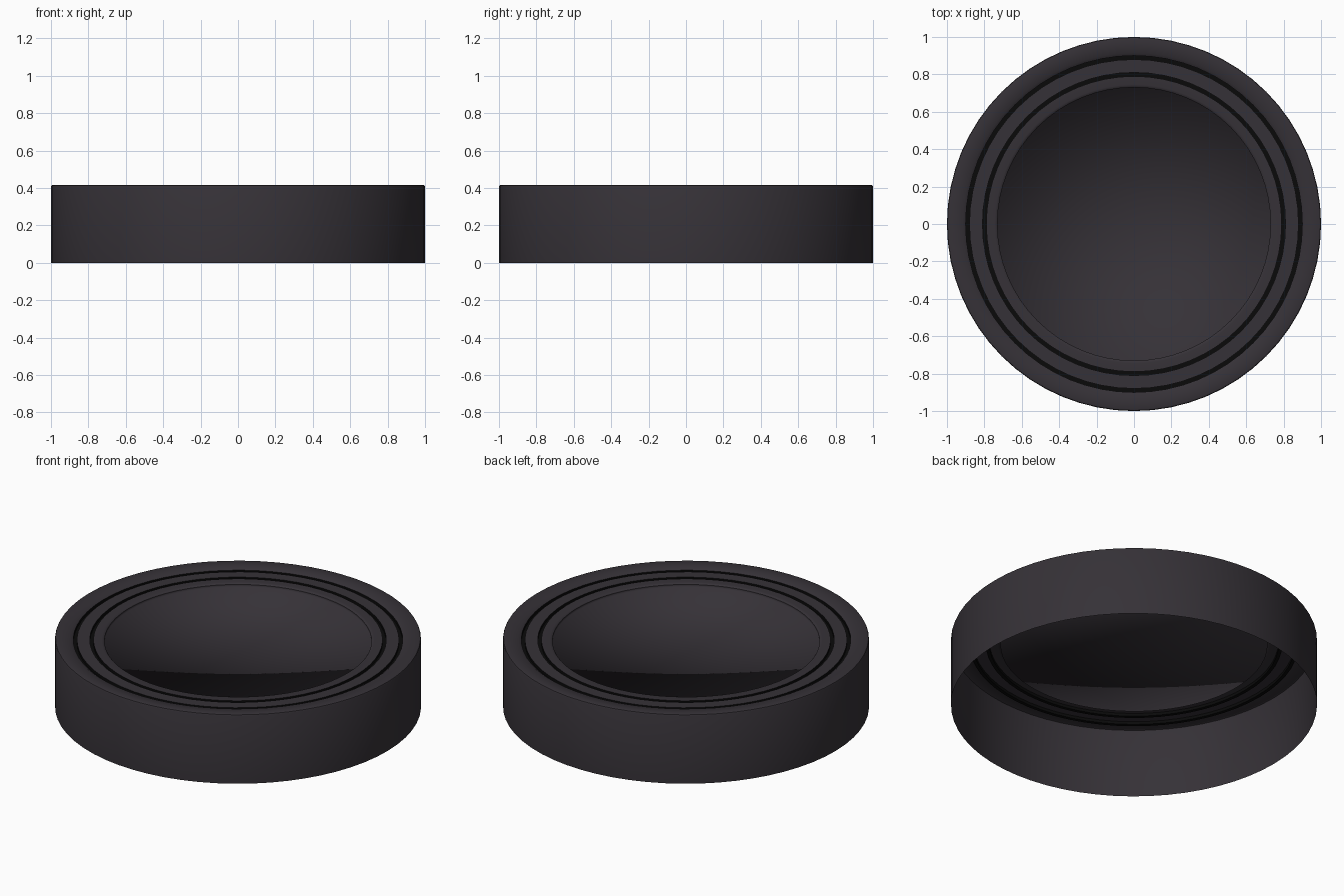
import bpy, bmesh, math

if "Cube" in bpy.data.objects:
    bpy.data.objects.remove(bpy.data.objects["Cube"])

SEG = 64


def material(name, rgb):
    m = bpy.data.materials.new(name)
    m.diffuse_color = (*rgb, 1)
    m.use_nodes = True
    m.node_tree.nodes["Principled BSDF"].inputs["Base Color"].default_value = m.diffuse_color
    return m


charcoal = material("charcoal", (0.036, 0.031, 0.038))
black = material("black_groove", (0.003, 0.003, 0.003))


def lathe(name, profile, mat, smooth_angle=None):
    """Revolve (radius, z) points about z; a zero radius makes a fan centre."""
    bm = bmesh.new()
    rings = []
    for r, z in profile:
        if r == 0:
            rings.append([bm.verts.new((0, 0, z))] * SEG)
        else:
            rings.append([bm.verts.new((r * math.cos(2 * math.pi * i / SEG),
                                        r * math.sin(2 * math.pi * i / SEG), z))
                          for i in range(SEG)])
    for a, b in zip(rings, rings[1:]):
        for i in range(SEG):
            j = (i + 1) % SEG
            quad = dict.fromkeys((a[i], a[j], b[j], b[i]))
            bm.faces.new(list(quad))
    mesh = bpy.data.meshes.new(name)
    bm.to_mesh(mesh)
    bm.free()
    mesh.materials.append(mat)
    obj = bpy.data.objects.new(name, mesh)
    bpy.context.collection.objects.link(obj)
    bpy.ops.object.select_all(action='DESELECT')
    obj.select_set(True)
    bpy.context.view_layer.objects.active = obj
    if smooth_angle is None:
        bpy.ops.object.shade_smooth()
    else:
        bpy.ops.object.shade_smooth_by_angle(angle=math.radians(smooth_angle))
    return obj


# Thin open-bottomed side wall with a softened top edge and raised outer rim
lathe("outer_shell", [(1, 0), (1, 0.408), (0.997, 0.414), (0.99, 0.417),
                      (0.915, 0.412), (0.9, 0.402)], charcoal, 30)

# Flat bands between the grooves
lathe("middle_band", [(0.88, 0.402), (0.81, 0.402)], charcoal, 30)
lathe("inner_band", [(0.79, 0.402), (0.745, 0.402), (0.735, 0.4), (0.73, 0.395)],
      charcoal, 40)

# Two dark circular grooves
for label, r in (("outer", 0.89), ("inner", 0.80)):
    lathe(label + "_groove", [(r + 0.01, 0.402), (r + 0.01, 0.385),
                              (r - 0.01, 0.385), (r - 0.01, 0.402)], black, 30)

# Recessed centre plate, softly shaded into its short wall
lathe("centre_plate", [(0.73, 0.395), (0.73, 0.38), (0, 0.38)], charcoal)
